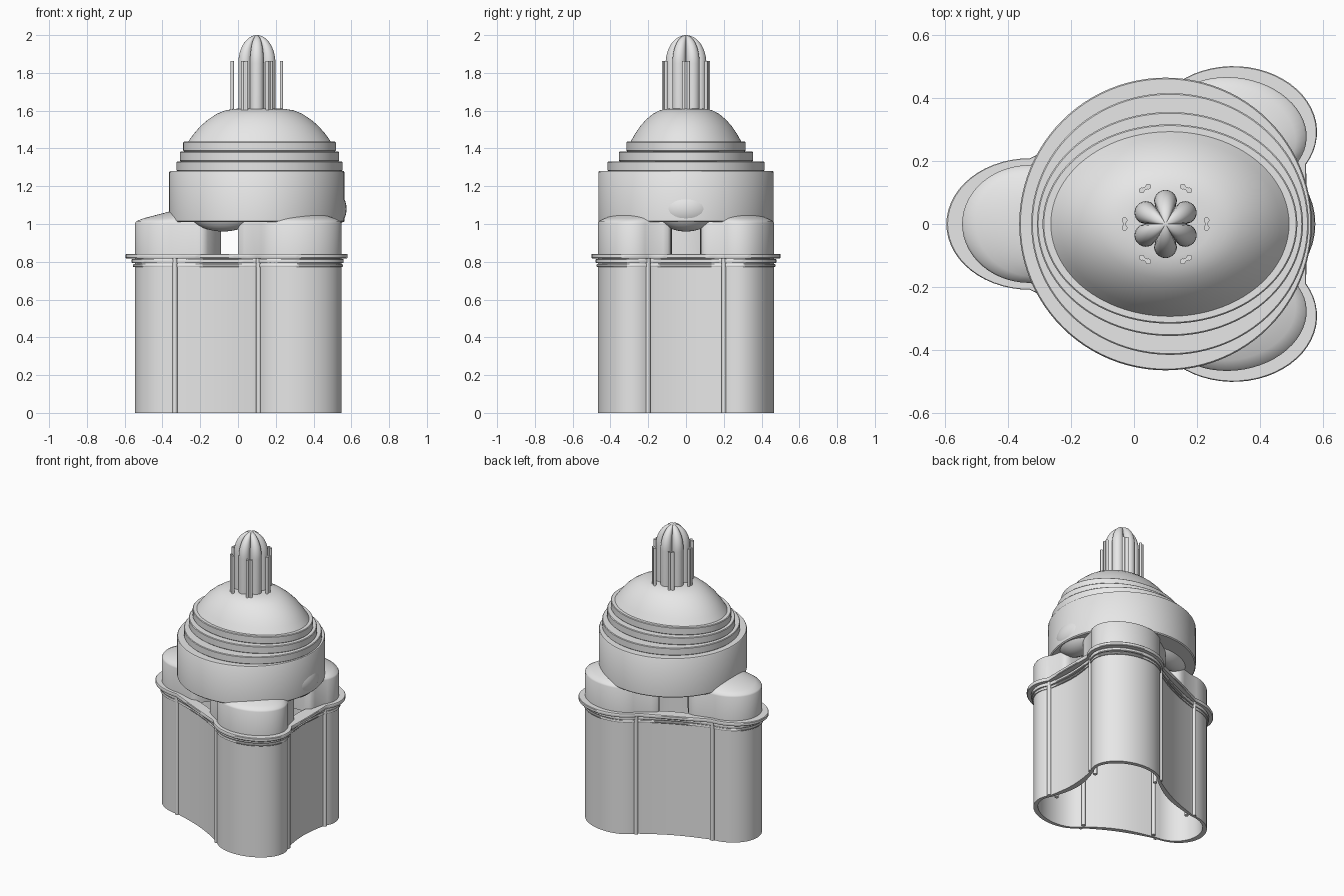
import bpy, bmesh
from math import sin, cos, pi, radians

if "Cube" in bpy.data.objects:
    bpy.data.objects.remove(bpy.data.objects["Cube"])

CX, SQUASH = 0.1, 0.785          # plan centre and front-to-back flattening

stone = bpy.data.materials.new("pale_stone")
stone.use_nodes = True
stone.diffuse_color = (0.8, 0.8, 0.8, 1)
stone.node_tree.nodes["Principled BSDF"].inputs["Base Color"].default_value = (0.8, 0.8, 0.8, 1)


def finish(bm, name, angle=35):
    bmesh.ops.recalc_face_normals(bm, faces=bm.faces)
    mesh = bpy.data.meshes.new(name)
    bm.to_mesh(mesh)
    bm.free()
    mesh.materials.append(stone)
    obj = bpy.data.objects.new(name, mesh)
    bpy.context.collection.objects.link(obj)
    bpy.ops.object.select_all(action='DESELECT')
    obj.select_set(True)
    bpy.context.view_layer.objects.active = obj
    bpy.ops.object.shade_smooth_by_angle(angle=radians(angle))
    return obj


def loft(name, sections, cap_bottom=False, cap_top=False, loop=False, angle=35):
    """Skin closed outlines, each given as (points, z)."""
    bm = bmesh.new()
    rings = [[bm.verts.new((x, y, z)) for x, y in pts] for pts, z in sections]
    pairs = list(zip(rings, rings[1:])) + ([(rings[-1], rings[0])] if loop else [])
    for low, high in pairs:
        n = len(low)
        for i in range(n):
            j = (i + 1) % n
            bm.faces.new((low[i], low[j], high[j], high[i]))
    if cap_bottom:
        bm.faces.new(rings[0][::-1])
    if cap_top:
        bm.faces.new(rings[-1])
    return finish(bm, name, angle)


def place(radial, side, angle):
    """Local lobe coordinates to the squashed plan."""
    return (CX + radial * cos(angle) - side * sin(angle),
            SQUASH * (radial * sin(angle) + side * cos(angle)))


def ellipse(rx, ry, shift=0, n=96):
    return [(CX + shift + rx * cos(2 * pi * i / n), ry * sin(2 * pi * i / n))
            for i in range(n)]


LOBES = [radians(a) for a in (60, 180, 300)]


def lobe_end(off, angle, n=28):
    a, b = 0.215 + off, 0.238 + off * 0.55
    return [place(0.43 + a * cos(t), b * sin(t), angle)
            for t in (pi * (i / n - 0.5) for i in range(n + 1))]


def body_outline(off):
    pts = []
    for angle in LOBES:
        lobe = lobe_end(off, angle)
        end, nxt = lobe[-1], lobe_end(off, angle + 2 * pi / 3)[0]
        pts += lobe
        # Shallow inward curve to the next lobe
        mid = angle + pi / 3
        for i in range(1, 12):
            t = i / 12
            sag = (0.025 - off * 0.6) * sin(pi * t)
            pts.append((end[0] + (nxt[0] - end[0]) * t - sag * cos(mid),
                        end[1] + (nxt[1] - end[1]) * t - sag * sin(mid) * SQUASH))
    return pts


# Hollow lobed walls, open below
outer, inner = body_outline(0), body_outline(-0.035)
loft("lobed_wall", [(outer, 0), (outer, 0.84), (inner, 0.84), (inner, 0)], loop=True)

# Cornice mouldings around the walls
for name, off, z0, z1 in (("cornice_lower", 0.012, 0.772, 0.787),
                          ("cornice_middle", 0.018, 0.793, 0.815),
                          ("cornice_upper", 0.05, 0.818, 0.842)):
    wide, back = body_outline(off), body_outline(-0.02)
    soft = body_outline(off - 0.004)
    loft(name, [(back, z0), (soft, z0), (wide, z0 + 0.004), (wide, z1 - 0.004),
                (soft, z1), (back, z1)], loop=True)

# Rounded shoulders that turn into the slots between upper lobes
SHOULDER = ((0.335, 0.272), (0.305, 0.283), (0.278, 0.277), (0.26, 0.255), (0.19, 0.14))


def chapel_outline(scale, angle):
    pts = ([place(r, -s, angle) for r, s in reversed(SHOULDER)] + lobe_end(0, angle)
           + [place(r, s, angle) for r, s in SHOULDER])
    cx, cy = place(0.2, 0, angle)
    return [(cx + (x - cx) * scale, cy + (y - cy) * scale) for x, y in pts]


def cylinder(bm, x, y, radius, z0, z1):
    made = bmesh.ops.create_cone(bm, cap_ends=True, segments=14, radius1=radius,
                                 radius2=radius, depth=z1 - z0)
    bmesh.ops.translate(bm, verts=made["verts"], vec=(x, y, (z0 + z1) / 2))


for k, angle in enumerate(LOBES):
    # Upper lobe with its low sloping roof
    loft(f"chapel_{k + 1}", [(chapel_outline(s, angle), z) for s, z in
                             ((1, 0.82), (1, 1.005), (0.985, 1.015), (0.9, 1.03),
                              (0.6, 1.065))], cap_top=True, angle=45)
    # Paired slender shafts, outside and inside each crease
    for side, tag in ((-1, "a"), (1, "b")):
        bm = bmesh.new()
        for radial, lateral in ((0.434, 0.24), (0.395, 0.205)):
            x, y = place(radial, side * lateral, angle)
            cylinder(bm, x, y, 0.013, 0, 0.84)
        finish(bm, f"crease_shafts_{k + 1}_{tag}")
    # Hood under the drum above each slot
    bm = bmesh.new()
    bmesh.ops.create_uvsphere(bm, u_segments=32, v_segments=16, radius=1)
    for v in bm.verts:
        x, y = place(0.36 + 0.115 * v.co.x, 0.21 * v.co.y, angle + pi / 3)
        v.co = (x, y, 1.08 + 0.12 * v.co.z)
    finish(bm, f"hood_{k + 1}")

# Round drum
loft("drum", [(ellipse(r, r), z) for r, z in
              ((0.458, 1.01), (0.464, 1.016), (0.464, 1.274), (0.46, 1.28))],
     cap_bottom=True, cap_top=True)

# Stepped oval rings
SHIFT = 0.014
for name, rx, ry, z in (("ring_lower", 0.44, 0.415, 1.28),
                        ("ring_middle", 0.422, 0.355, 1.332),
                        ("ring_upper", 0.404, 0.316, 1.385)):
    e = 0.004
    loft(name, [(ellipse(rx - e, ry - e, SHIFT), z), (ellipse(rx, ry, SHIFT), z + e),
                (ellipse(rx, ry, SHIFT), z + 0.047),
                (ellipse(rx - e, ry - e, SHIFT), z + 0.051)],
         cap_bottom=True, cap_top=True)

# Oval dome
dome = ((0.382, 1.43), (0.35, 1.475), (0.313, 1.518), (0.272, 1.553),
        (0.227, 1.583), (0.18, 1.602), (0.13, 1.61), (0.01, 1.612))
loft("dome", [(ellipse(r, r * 0.775, SHIFT), z) for r, z in dome], cap_top=True)


# Six-petalled lantern with a domed head
def flower(r, n=96):
    out = []
    for i in range(n):
        t = 2 * pi * i / n
        q = r * (0.6 + 0.4 * abs(sin(3 * t)) ** 0.55)
        out.append((CX + q * cos(t), q * sin(t)))
    return out


head = [(flower(0.108 * cos(pi / 2 * i / 12)), 1.85 + 0.15 * sin(pi / 2 * i / 12))
        for i in range(12)]
loft("lantern", [(flower(0.108), 1.6)] + head + [(flower(0.002), 2.0)], cap_top=True)

# Paired posts around the lantern
for k in range(6):
    t = k * pi / 3
    bm = bmesh.new()
    for s in (-0.012, 0.012):
        cylinder(bm, CX + 0.13 * cos(t) - s * sin(t), 0.13 * sin(t) + s * cos(t),
                 0.009, 1.6, 1.863)
    web = bmesh.ops.create_cube(bm, size=1)
    for v in web["verts"]:
        r, s = 0.13 + v.co.x * 0.01, v.co.y * 0.024
        v.co = (CX + r * cos(t) - s * sin(t), r * sin(t) + s * cos(t),
                1.73 + v.co.z * 0.263)
    finish(bm, f"lantern_post_{k + 1}")
